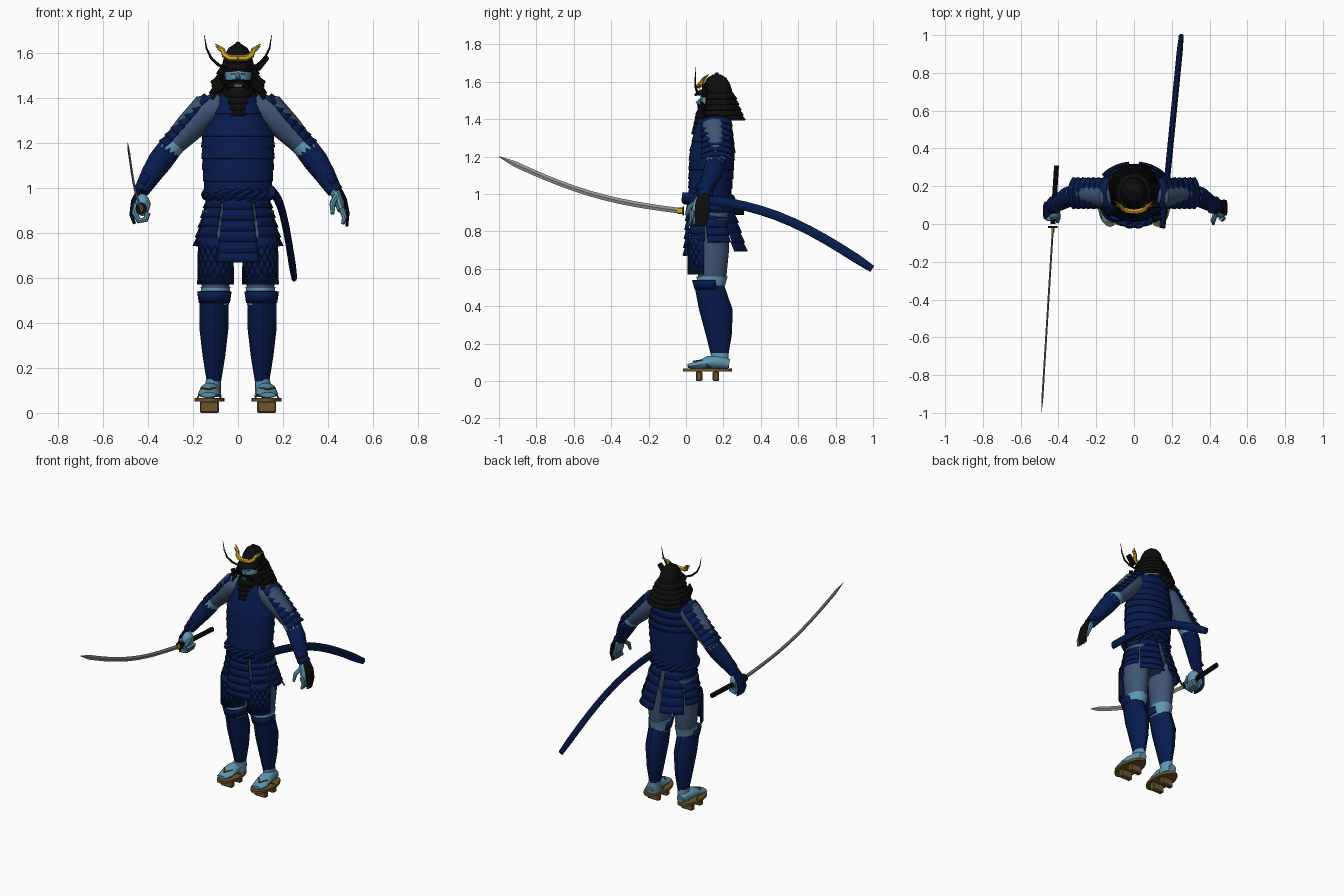
import bpy, bmesh
from math import sin, cos, pi, radians
from mathutils import Vector, Matrix

cube = bpy.data.objects.get("Cube")
if cube:
    bpy.data.objects.remove(cube, do_unlink=True)


def material(name, *rgb):
    mat = bpy.data.materials.new(name)
    mat.use_nodes = True
    mat.diffuse_color = (*rgb, 1)
    mat.node_tree.nodes["Principled BSDF"].inputs["Base Color"].default_value = (*rgb, 1)
    return mat


NAVY = material("navy lacquer", .002, .011, .075)
SLATE = material("slate cloth", .05, .09, .17)
PALE = material("pale blue", .12, .31, .44)
BLACK = material("black lacquer", .004, .004, .004)
GOLD = material("gold", .7, .4, .015)
WOOD = material("brown wood", .16, .09, .025)
STEEL = material("steel", .3, .3, .3)
UP, BACK = Vector((0, 0, 1)), Vector((0, 1, 0))


def finish(name, bm, mat, thickness=0, angle=35):
    """Turn a bmesh into a shaded object, with optional plate thickness."""
    bmesh.ops.recalc_face_normals(bm, faces=bm.faces)
    mesh = bpy.data.meshes.new(name)
    bm.to_mesh(mesh)
    bm.free()
    mesh.materials.append(mat)
    mesh.polygons.foreach_set("use_smooth", [True] * len(mesh.polygons))
    mesh.set_sharp_from_angle(angle=radians(angle))
    obj = bpy.data.objects.new(name, mesh)
    bpy.context.collection.objects.link(obj)
    if thickness:
        solidify = obj.modifiers.new("thickness", "SOLIDIFY")
        solidify.thickness = thickness
        solidify.offset = 0
    return obj


def skin(bm, rows, closed=True):
    """Bridge rows of points with quads, capping closed tubes."""
    verts = [[bm.verts.new(point) for point in row] for row in rows]
    count = len(verts[0])
    for low, high in zip(verts, verts[1:]):
        for i in range(count if closed else count - 1):
            j = (i + 1) % count
            bm.faces.new((low[i], low[j], high[j], high[i]))
    if closed:
        bm.faces.new(verts[0])
        bm.faces.new(verts[-1])


def ellipse(center, first, second, count):
    turns = [2 * pi * i / count for i in range(count)]
    return [Vector(center) + first * cos(turn) + second * sin(turn) for turn in turns]


def loft(name, rings, mat, x=0, count=16, angle=35):
    """Stack horizontal ellipses given as (height, half width, half depth, y)."""
    bm = bmesh.new()
    skin(bm, [ellipse((x, y, z), Vector((w, 0, 0)), BACK * d, count) for z, w, d, y in rings])
    return finish(name, bm, mat, angle=angle)


def sweep(name, points, sizes, mat, count=10, ref=UP, side=1):
    """Sweep an ellipse along a path; each size is a radius or (across, along ref)."""
    points = [Vector((side * x, y, z)) for x, y, z in points]
    rows, last = [], len(points) - 1
    for k, point in enumerate(points):
        tangent = (points[min(k + 1, last)] - points[max(k - 1, 0)]).normalized()
        across = tangent.cross(ref).normalized()
        size = sizes[k] if isinstance(sizes, list) else sizes
        wide, tall = size if isinstance(size, tuple) else (size, size)
        rows.append(ellipse(point, across * wide, across.cross(tangent) * tall, count))
    bm = bmesh.new()
    skin(bm, rows)
    return finish(name, bm, mat)


def mix(start, end, t):
    return [a + (b - a) * t for a, b in zip(start, end)]


def bow(start, end, sag, steps=12):
    """Path between two points, bent by a vertical parabola."""
    path = []
    for i in range(steps + 1):
        x, y, z = mix(start, end, i / steps)
        path.append((x, y, z + sag * sin(pi * i / steps)))
    return path


def lames(name, mat, middle, spread, top, bottom, rows, side=1, x=0, lip=.01, steps=12):
    """Overlapping curved plates between two arcs (height, half width, half depth, y)."""
    bm = bmesh.new()
    turns = [radians(middle + spread * (2 * i / steps - 1)) for i in range(steps + 1)]
    for row in range(rows):
        edges = []
        for t, grow in ((row / rows, 0), (min((row + 1.15) / rows, 1), lip)):
            z, w, d, y = mix(top, bottom, t)
            edges.append([(side * (x + (w + grow) * cos(a)), y + (d + grow) * sin(a), z) for a in turns])
        skin(bm, edges, closed=False)
    return finish(name, bm, mat, .008)


def box(name, place, size, mat, turn=(0, 0, 0)):
    bm = bmesh.new()
    bmesh.ops.create_cube(bm, size=1, matrix=Matrix.Diagonal((*size, 1)))
    bmesh.ops.bevel(bm, geom=bm.edges[:], offset=min(size) / 6, segments=1, affect="EDGES")
    obj = finish(name, bm, mat)
    obj.location, obj.rotation_euler = place, turn


def ball(name, place, size, mat):
    bm = bmesh.new()
    bmesh.ops.create_uvsphere(bm, u_segments=16, v_segments=8, radius=1, matrix=Matrix.Diagonal((*size, 1)))
    finish(name, bm, mat).location = place


# Cuirass: stepped rows that swell at the chest and narrow to the collar
rings, rows = [], 10
for row in range(rows):
    for t, flare in ((row / rows, 1.03), ((row + .98) / rows, .99)):
        narrow = max(0, t - .6)
        rings.append((.93 + t / 2, (.14 + .02 * sin(pi * t) - .17 * narrow) * flare,
                      (.11 + .01 * sin(pi * t) - .07 * narrow) * flare, .125 + .025 * t))
loft("cuirass", rings, NAVY, count=28)
lames("back_yoke", NAVY, 90, 78, (1.41, .125, .085, .15), (1.22, .158, .118, .14), 4, lip=.004)
loft("neck", [(1.38, .05, .05, .15), (1.48, .05, .05, .15)], PALE)
loft("hips", [(.76, .09, .07, .14), (.86, .13, .11, .14), (.95, .13, .11, .13)], SLATE)

# Twisted rope belt
for strand in range(2):
    path, steps = [], 72
    for i in range(steps + 1):
        a = 2 * pi * i / steps
        twist = 9 * a + pi * strand
        reach = .012 * cos(twist)
        path.append(((.138 + reach) * cos(a), .12 + (.12 + reach) * sin(a), .97 + .014 * sin(twist)))
    sweep("rope_belt_strand", path, .015, NAVY, 6)

# Armoured skirt panels
waist, hem = (.96, .13, .11, .125), (.67, .208, .165, .16)
lames("skirt_front", NAVY, -90, 26, waist, hem, 6)
for side in (1, -1):
    for name, middle, spread, length in (("skirt_front_side", -38, 20, .72), ("skirt_side", 10, 23, .75),
                                         ("skirt_back", 60, 23, .92)):
        lames(name, NAVY, middle, spread, waist, mix(waist, hem, length), 5, side)

for side in (1, -1):
    # Legs
    leg = side * .1
    loft("thigh", [(.55, .06, .075, .14), (.7, .075, .09, .14), (.9, .06, .09, .14)], SLATE, leg)
    loft("knee_band", [(.48, .06, .07, .13), (.56, .066, .083, .14)], PALE, leg)
    loft("greave", [(.14, .032, .047, .18), (.25, .05, .07, .175), (.38, .065, .09, .16), (.51, .065, .08, .125)],
         NAVY, leg * 1.07, 12)
    lames("greave_collar", NAVY, -90, 115, (.54, .073, .084, .12), (.49, .066, .08, .13), 1, side, .105, lip=0)
    lames("thigh_guard", NAVY, -93, 82, (.78, .075, .1, .115), (.57, .075, .1, .115), 1, side, .1, lip=.004)
    # Diamond scales on the thigh guard
    bm = bmesh.new()
    for row in range(6):
        for column in range(7):
            a, z = 21 * column + 10 * (row % 2) - 160, .74 - row * .028
            corners = [(a - 9, z), (a, z - .025), (a + 9, z), (a, z + .025)]
            bm.faces.new([bm.verts.new((leg + side * .081 * cos(radians(q)), .115 + .106 * sin(radians(q)), h))
                          for q, h in corners])
    finish("thigh_scales", bm, NAVY, .003)

    # Feet and raised sandals
    step = side * .127
    loft("ankle", [(.07, .036, .05, .18), (.15, .033, .047, .18)], PALE, side * .11)
    sweep("foot", [(.12, .23, .09), (.12, .19, .1), (.126, .12, .1), (.13, .06, .085), (.133, .01, .08)],
          [.027, .036, (.045, .034), (.048, .02), (.034, .011)], PALE, 12, side=side)
    loft("sandal_sole", [(.05, .066, .13, .115), (.066, .066, .13, .115)], WOOD, step, 20)
    for y in (.07, .16):
        box("sandal_tooth", (step, y, .026), (.085, .034, .052), WOOD)
    for edge in (.03, -.03):
        sweep("sandal_strap", [(.133, .04, .105), (.13 + edge, .08, .112), (.128 + edge * 1.7, .14, .066)],
              .004, WOOD, 6, side=side)

    # Arms
    sweep("upper_arm", [(.07, .15, 1.37), (.14, .15, 1.345), (.225, .16, 1.26), (.295, .16, 1.185)],
          [.05, .075, .064, .05], SLATE, 14, BACK, side)
    sweep("elbow_band", [(.284, .16, 1.197), (.32, .155, 1.155)], .053, PALE, 14, BACK, side)
    sweep("forearm", [(.303, .16, 1.176), (.345, .145, 1.12), (.385, .12, 1.06), (.43, .09, .985)],
          [.054, .055, .047, .034], NAVY, 12, BACK, side)
    cuff = lames("forearm_cuff", NAVY, 0, 80, (.045, .034, .036, 0), (-.035, .032, .038, 0), 2, side, lip=.006)
    cuff.location, cuff.rotation_euler = (side * .41, .1, 1.01), (0, side * radians(-32), 0)
    plate = lames("shoulder_guard", NAVY, 0, 52, (.15, .07, .095, 0), (-.14, .08, .095, 0), 7, side)
    plate.location, plate.rotation_euler = (side * .19, .163, 1.257), (0, side * radians(-40), 0)

    # Helmet side parts
    box("helmet_wing", (side * .09, .085, 1.46), (.05, .012, .06), BLACK, (0, side / 2, side / 2))
    sweep("helmet_horn", [(.045, .07, 1.53), (.085, .06, 1.545), (.118, .05, 1.575), (.14, .05, 1.62), (.15, .05, 1.68)],
          [.006, .007, .006, .004, .001], BLACK, 6, BACK, side)
    sweep("crest_arm", [(0, .066, 1.577), (.035, .07, 1.577), (.06, .08, 1.59), (.07, .095, 1.615), (.1, .12, 1.64)],
          [.013, .014, .013, .01, .002], GOLD, 6, BACK, side)
    sweep("crest_prong", [(.06, .09, 1.61), (.08, .095, 1.615), (.1, .1, 1.63)], [.009, .008, .001], GOLD, 6, BACK, side)
    sweep("moustache", [(0, .064, 1.478), (.025, .066, 1.476), (.05, .085, 1.46)], [.005, .006, .002], BLACK, 6, side=side)
    box("eye", (side * .024, .08, 1.506), (.02, .006, .004), BLACK, (0, 0, side * .3))

# Left hand, open
sweep("left_palm", [(.43, .09, .99), (.445, .08, .95), (.46, .07, .9)],
      [(.026, .03), (.022, .042), (.018, .042)], PALE, ref=BACK)
sweep("left_thumb", [(.435, .06, .96), (.42, .02, .93), (.42, 0, .885)], [.015, .014, .008], PALE, 8, BACK)
sweep("left_hand_guard", [(.45, .095, 1), (.476, .09, .95), (.488, .085, .89), (.484, .08, .83)],
      [(.008, .03), (.008, .042), (.008, .042), (.006, .03)], BLACK, ref=BACK)

# Right hand, gripping the sword
ball("right_palm", (-.425, .065, .925), (.034, .045, .05), PALE)
sweep("right_thumb", [(-.415, .08, .95), (-.4, .04, .93), (-.405, .01, .9)], [.015, .013, .009], PALE, 8)
sweep("right_hand_guard", [(-.44, .09, .99), (-.466, .075, .94), (-.474, .07, .88), (-.46, .07, .84)],
      [(.012, .032), (.01, .046), (.009, .046), (.007, .044)], NAVY, ref=BACK)
for finger in range(4):
    y = .03 + finger * .022
    sweep("left_finger", [(.46, y, .91), (.474, y, .87), (.466, y - .01, .84)], [.013, .012, .008], PALE, 8, BACK)
    sweep("right_finger", [(-.45, y, .93), (-.46, y, .89), (-.44, y, .853), (-.41, y, .86), (-.4, y, .89)],
          .013, PALE, 8, BACK)

# Drawn sword
sweep("sword_grip", [(-.41, .31, .905), (-.43, 0, .908)], (.013, .017), BLACK, 8)
sweep("sword_guard", [(-.43, -.01, .91), (-.43, -.02, .91)], .025, BLACK, 14)
sweep("sword_collar", [(-.43, -.015, .91), (-.43, -.045, .91)], (.008, .017), GOLD, 8)
sweep("sword_blade", bow((-.43, -.03, .91), (-.49, -1, 1.2), -.052), [(.005, .015)] * 12 + [(.001, .002)], STEEL, 4)

# Scabbard through the belt
sweep("scabbard", bow((.15, -.02, .985), (.25, .995, .6), .09), [(.016, .026)] * 12 + [(.013, .02)], NAVY)

# Head and face mask
loft("head", [(1.42, .035, .04, .135), (1.45, .05, .064, .145), (1.5, .06, .077, .15), (1.56, .058, .07, .16)], PALE)
lames("face_mask", BLACK, -90, 75, (1.478, .06, .082, .148), (1.43, .046, .07, .138), 1, lip=0)
sweep("nose", [(0, .08, 1.51), (0, .06, 1.487), (0, .07, 1.48)], [.006, .012, .005], PALE, 6, BACK)
box("mouth", (0, .065, 1.454), (.036, .008, .009), PALE)
ball("chin_beard", (0, .085, 1.425), (.045, .035, .03), BLACK)
lames("throat_guard", BLACK, -90, 75, (1.435, .068, .075, .135), (1.32, .046, .095, .13), 4, lip=.004)

# Helmet bowl, brim and neck guard
loft("helmet_bowl", [(1.515, .074, .086, .164), (1.55, .07, .083, .164), (1.59, .06, .07, .165),
                     (1.622, .042, .05, .165), (1.64, .015, .018, .165)], BLACK, angle=15)
ball("helmet_finial", (0, .165, 1.64), (.012, .012, .01), BLACK)
lames("helmet_brim", BLACK, -90, 70, (1.555, .068, .084, .16), (1.528, .08, .114, .16), 1, lip=0)
lames("neck_guard", BLACK, 90, 126, (1.54, .072, .084, .164), (1.395, .126, .13, .176), 5, steps=28)
box("helmet_knot", (.108, .1, 1.555), (.026, .03, .075), BLACK, (0, radians(38), 0))
